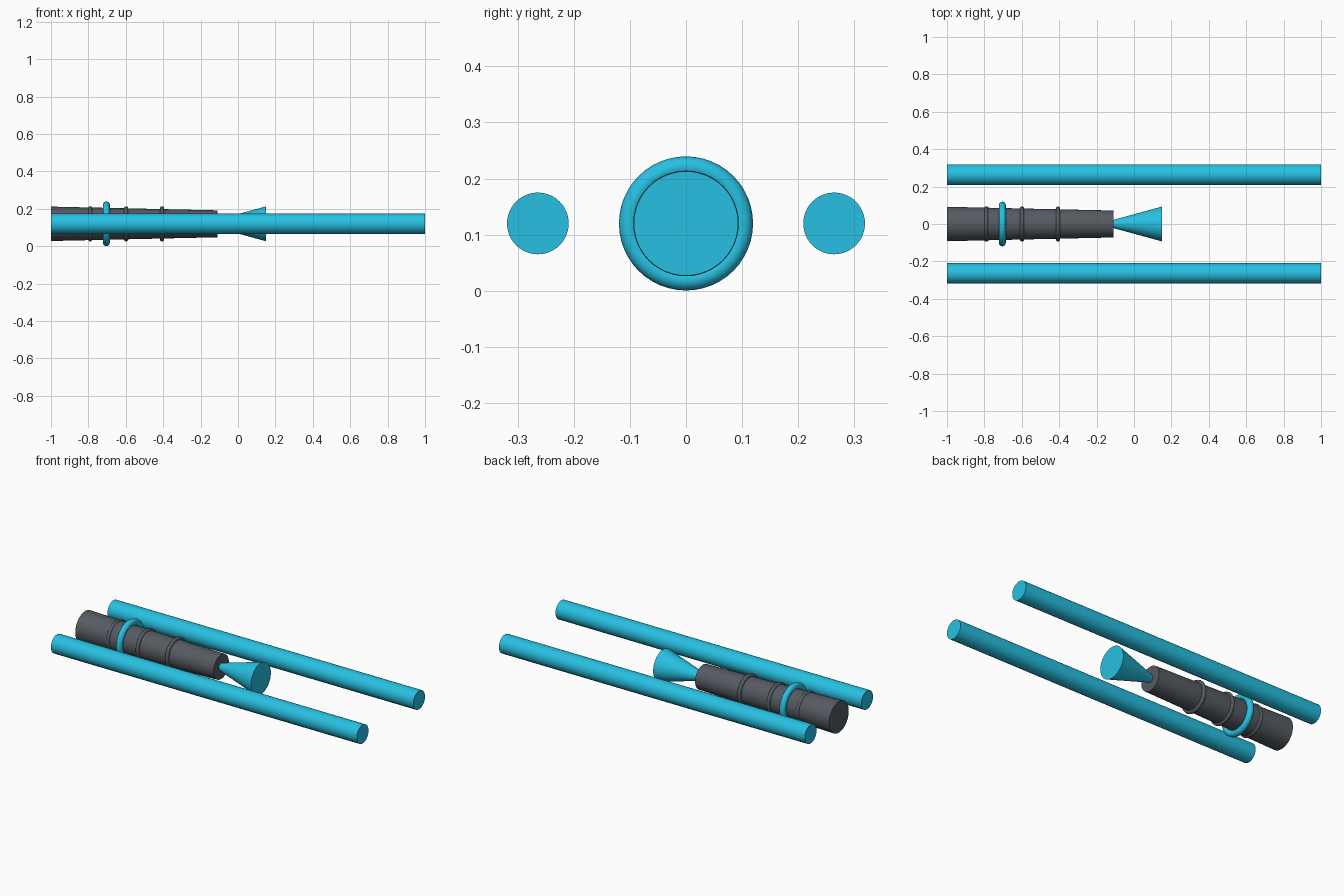
import bpy
import math

if "Cube" in bpy.data.objects:
    bpy.data.objects.remove(bpy.data.objects["Cube"])

AXIS_Z = 0.12          # height of the shared centre line
ALONG_X = (0, math.pi / 2, 0)


def material(name, rgb):
    mat = bpy.data.materials.new(name)
    mat.diffuse_color = (*rgb, 1)
    mat.use_nodes = True
    mat.node_tree.nodes["Principled BSDF"].inputs["Base Color"].default_value = mat.diffuse_color
    return mat


cyan = material("cyan", (0.02, 0.53, 0.76))
dark = material("dark_grey", (0.09, 0.105, 0.12))


def finish(name, mat):
    ob = bpy.context.object
    ob.name = name
    ob.data.materials.append(mat)
    bpy.ops.object.shade_smooth_by_angle(angle=math.radians(35))


def tapered_tube(name, mat, x0, x1, r0, r1, y=0.0):
    """Solid round part along x, radius r0 at x0 and r1 at x1."""
    bpy.ops.mesh.primitive_cone_add(
        vertices=48, radius1=r0, radius2=r1, depth=x1 - x0,
        location=((x0 + x1) / 2, y, AXIS_Z), rotation=ALONG_X)
    finish(name, mat)


def ring(name, mat, x, major, minor):
    bpy.ops.mesh.primitive_torus_add(
        major_segments=48, minor_segments=16, major_radius=major,
        minor_radius=minor, location=(x, 0, AXIS_Z), rotation=ALONG_X)
    finish(name, mat)


# Pair of long side rods
for side, y in (("left", 0.264), ("right", -0.264)):
    tapered_tube(f"{side}_rod", cyan, -1, 1, 0.055, 0.055, y)

# Tapered central barrel and flared nozzle
tapered_tube("barrel", dark, -1, -0.11, 0.092, 0.072)
tapered_tube("flared_nozzle", cyan, -0.11, 0.15, 0.022, 0.093)

# Dark grip ridges and the large cyan collar
for i, x in enumerate((-0.79, -0.598, -0.406)):
    ring(f"grip_ridge_{i + 1}", dark, x, 0.083, 0.011)
ring("collar", cyan, -0.704, 0.101, 0.0185)
